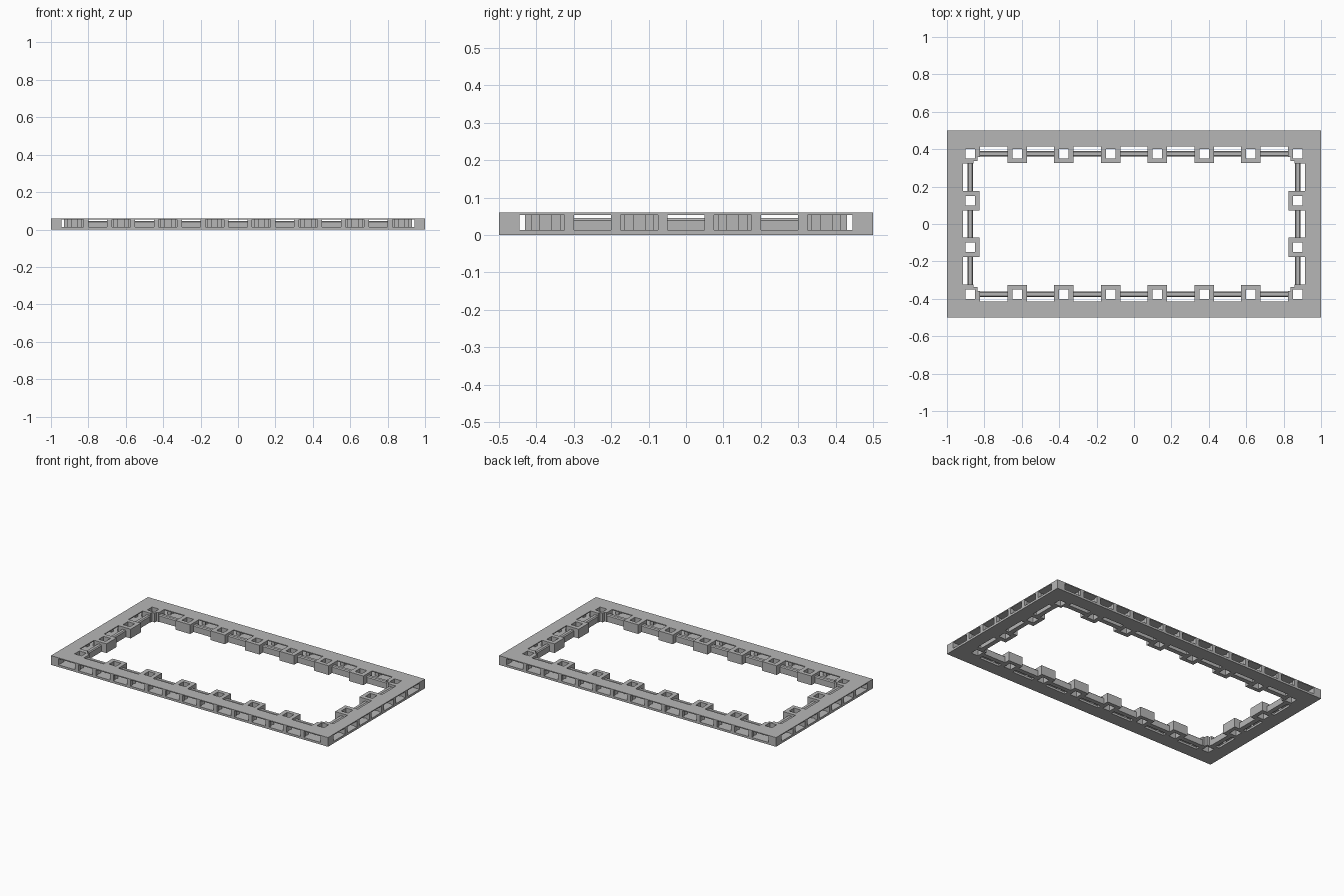
import bpy, bmesh, math
from mathutils import Matrix, Vector

cube = bpy.data.objects.get("Cube")
if cube:
    bpy.data.objects.remove(cube)

grey = bpy.data.materials.new("plain_grey")
grey.use_nodes = True
colour = (0.47, 0.47, 0.47, 1)
grey.diffuse_color = colour
grey.node_tree.nodes["Principled BSDF"].inputs["Base Color"].default_value = colour

H, FLOOR, ROOF = 0.06, 0.014, 0.054   # total height, cavity floor and ceiling
LIP = 0.085                           # depth of the outer channel
POST = 0.0525                         # half width of a post
PITCH = 0.25


def prism(bm, pts, z0, z1, m):
    """Upright prism over a plan outline."""
    low = [bm.verts.new(m @ Vector((x, y, z0))) for x, y in pts]
    top = [bm.verts.new(m @ Vector((x, y, z1))) for x, y in pts]
    bm.faces.new(low[::-1])
    bm.faces.new(top)
    for i in range(len(pts)):
        j = (i + 1) % len(pts)
        bm.faces.new((low[i], low[j], top[j], top[i]))


def rect(u0, u1, d0, d1):
    return [(u0, d0), (u1, d0), (u1, d1), (u0, d1)]


def tube(bm, outer, inner, m):
    """Full-height post with a square hole through it."""
    rings = [[bm.verts.new(m @ Vector((x, y, z))) for x, y in pts]
             for pts, z in ((outer, 0), (outer, H), (inner, H), (inner, 0))]
    for a, b in zip(rings, rings[1:] + rings[:1]):
        for i in range(4):
            j = (i + 1) % 4
            bm.faces.new((a[i], a[j], b[j], b[i]))


def rail(bm, u0, u1, m):
    """Low bar with a chamfered top."""
    section = [(0.11, 0), (0.14, 0), (0.14, 0.039), (0.134, 0.045),
               (0.116, 0.045), (0.11, 0.039)]
    ends = [[bm.verts.new(m @ Vector((u, d, z))) for d, z in section] for u in (u0, u1)]
    bm.faces.new(ends[0])
    bm.faces.new(ends[1][::-1])
    for i in range(len(section)):
        j = (i + 1) % len(section)
        bm.faces.new((ends[0][i], ends[0][j], ends[1][j], ends[1][i]))


names = ("bottom_plate", "top_plate", "edge_pillars", "corner_blocks",
         "hollow_posts", "post_ribs", "inner_rails", "corner_posts")
parts = {n: bmesh.new() for n in names}

# Each side: u runs along the edge, d runs inward from it
for k in range(4):
    long_side = k % 2 == 0
    half = 1.0 if long_side else 0.5
    cells = 8 if long_side else 4
    origin = ((0, -0.5), (1, 0), (0, 0.5), (-1, 0))[k]
    m = Matrix.Translation((*origin, 0)) @ Matrix.Rotation(k * math.pi / 2, 4, 'Z')

    # Floor and roof of the edge channel
    run = half if long_side else half - LIP
    prism(parts["bottom_plate"], rect(-run, run, 0, LIP), 0, FLOOR, m)
    prism(parts["top_plate"], rect(-run, run, 0, LIP), ROOF, H, m)

    # Waisted pillars along the open edge
    waist = [(0.0125, 0), (0.0125, 0.018), (0.007, 0.028), (0.007, 0.038), (0.0125, 0.05)]
    outline = waist + [(-u, d) for u, d in waist[::-1]]
    for i in range(1, 2 * cells - 1):
        c = -half + PITCH / 4 + i * PITCH / 2
        prism(parts["edge_pillars"], [(c + u, d) for u, d in outline], FLOOR, ROOF, m)

    # Solid outer corner
    prism(parts["corner_blocks"], rect(half - 0.055, half, 0, 0.055), FLOOR, ROOF, m)

    # Posts, with two ribs on the channel side
    for i in range(cells):
        c = -half + PITCH * (i + 0.5)
        for s in (-1, 1):
            r = c + s * 0.028
            prism(parts["post_ribs"], rect(r - 0.012, r + 0.012, 0.07, LIP), FLOOR, ROOF, m)
        if 0 < i < cells - 1:
            tube(parts["hollow_posts"], rect(c - POST, c + POST, LIP, 0.175),
                 rect(c - 0.025, c + 0.025, 0.1, 0.15), m)

    # Rails between posts
    for i in range(1, cells):
        c = -half + PITCH * i
        rail(parts["inner_rails"], c - PITCH / 2 + POST, c + PITCH / 2 - POST, m)

    # Hollow inner corner with a stub towards each rail
    far, near = half - LIP, half - 0.163
    tube(parts["corner_posts"], rect(near, far, LIP, 0.163),
         rect(half - 0.15, half - 0.1, 0.1, 0.15), m)
    stub = half - PITCH / 2 - POST
    prism(parts["corner_posts"], rect(stub, near, LIP, 0.143), 0, H, m)
    prism(parts["corner_posts"], rect(-near, -stub, LIP, 0.143), 0, H, m)

for name, bm in parts.items():
    bmesh.ops.recalc_face_normals(bm, faces=bm.faces)
    mesh = bpy.data.meshes.new(name)
    bm.to_mesh(mesh)
    bm.free()
    mesh.materials.append(grey)
    bpy.context.collection.objects.link(bpy.data.objects.new(name, mesh))
